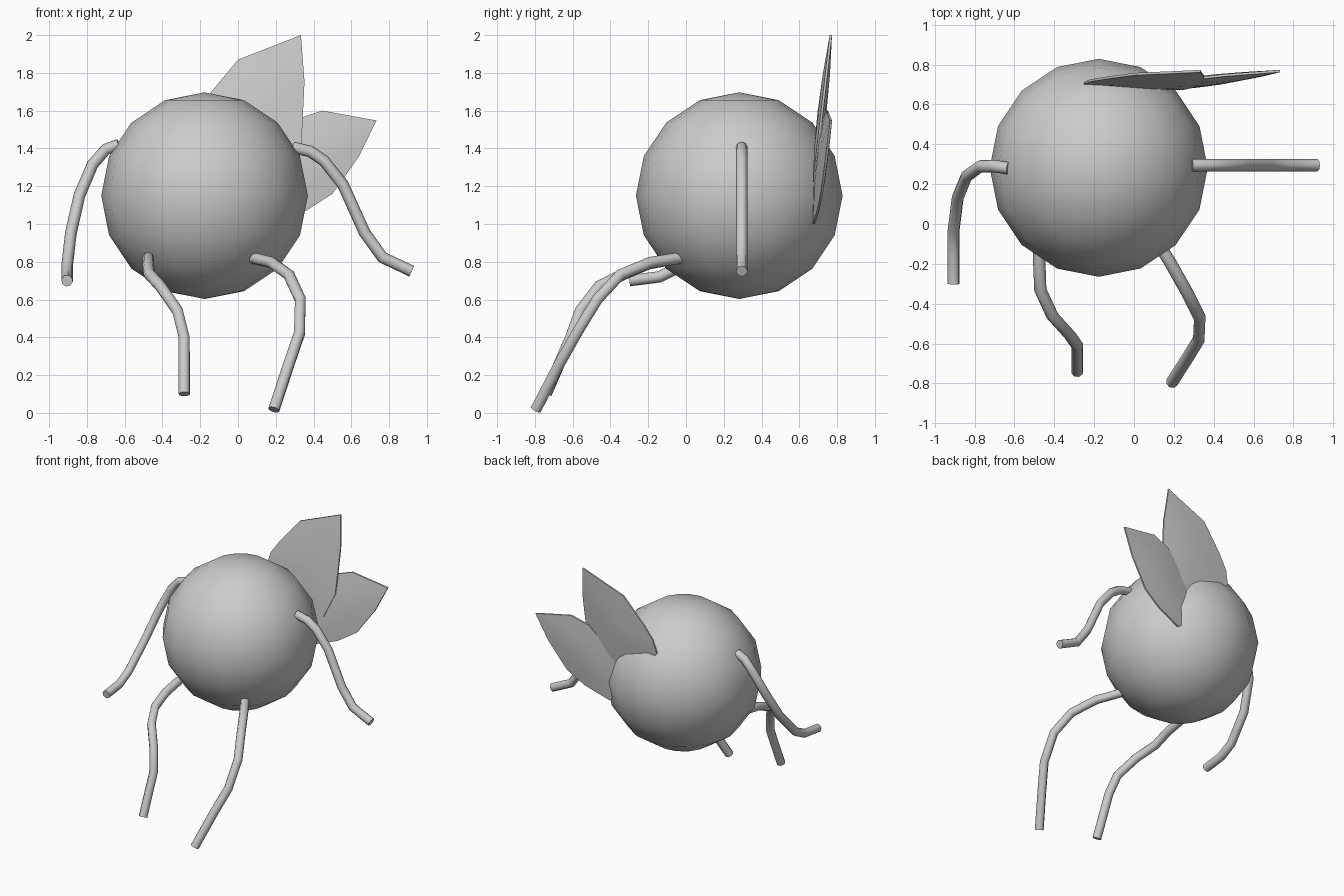
import bpy, bmesh

if "Cube" in bpy.data.objects:
    bpy.data.objects.remove(bpy.data.objects["Cube"])

# Round body
bpy.ops.mesh.primitive_uv_sphere_add(segments=16, ring_count=8, radius=0.547,
                                     location=(-0.177, 0.282, 1.15))
body = bpy.context.object
body.name = "body"
bpy.ops.object.shade_smooth()


def tube(name, points, radius=0.031):
    cu = bpy.data.curves.new(name, 'CURVE')
    cu.dimensions = '3D'
    cu.bevel_depth = radius
    cu.bevel_resolution = 2
    cu.use_fill_caps = True
    sp = cu.splines.new('POLY')
    sp.points.add(len(points) - 1)
    for p, co in zip(sp.points, points):
        p.co = (*co, 1)
    ob = bpy.data.objects.new(name, cu)
    bpy.context.collection.objects.link(ob)
    bpy.ops.object.select_all(action='DESELECT')
    ob.select_set(True)
    bpy.context.view_layer.objects.active = ob
    bpy.ops.object.convert(target='MESH')
    bpy.context.object.name = name
    bpy.ops.object.shade_smooth_by_angle(angle=0.9)


def leaf(name, outline, plane, center, edge=0.006, belly=0.024):
    """Lens-shaped leaf: x,z outline on the plane y = a + b*x + c*z."""
    a, b, c = plane
    bm = bmesh.new()
    rings, mids = [], []
    cx, cz = center
    for s in (-1, 1):
        def vert(x, z, t):
            return bm.verts.new((x, a + b * x + c * z + s * t, z))
        outer = [vert(x, z, edge) for x, z in outline]
        inner = [vert((x + cx) / 2, (z + cz) / 2, belly * 0.8) for x, z in outline]
        mid = vert(cx, cz, belly)
        n = len(outline)
        for i in range(n):
            j = (i + 1) % n
            bm.faces.new((outer[i], outer[j], inner[j], inner[i]))
            bm.faces.new((inner[i], inner[j], mid))
        rings.append(outer)
    for i in range(n):
        j = (i + 1) % n
        bm.faces.new((rings[0][i], rings[0][j], rings[1][j], rings[1][i]))
    bmesh.ops.recalc_face_normals(bm, faces=bm.faces)
    me = bpy.data.meshes.new(name)
    bm.to_mesh(me)
    bm.free()
    ob = bpy.data.objects.new(name, me)
    bpy.context.collection.objects.link(ob)
    bpy.ops.object.select_all(action='DESELECT')
    ob.select_set(True)
    bpy.context.view_layer.objects.active = ob
    bpy.ops.object.shade_smooth_by_angle()


# Arms
tube("left_arm", [(-.63, .28, 1.42), (-.70, .29, 1.395), (-.77, .29, 1.315),
                  (-.84, .24, 1.15), (-.885, .13, .95), (-.905, -.03, .775),
                  (-.905, -.14, .72), (-.905, -.30, .70)])
tube("right_arm", [(.29, .295, 1.405), (.38, .295, 1.385), (.455, .295, 1.335),
                   (.555, .295, 1.21), (.67, .295, .955), (.765, .295, .823),
                   (.92, .295, .75)])

# Legs
tube("left_leg", [(-.475, -.04, .82), (-.475, -.20, .79), (-.47, -.33, .735),
                  (-.41, -.46, .67), (-.32, -.56, .54), (-.285, -.61, .40),
                  (-.285, -.74, .10)])
tube("right_leg", [(.08, -.03, .82), (.18, -.19, .795), (.27, -.35, .73),
                   (.33, -.47, .60), (.325, -.58, .42), (.27, -.67, .26),
                   (.19, -.795, .017)])

# Leaves on the back
leaf("upper_leaf", [(.333, 2.0), (0, 1.87), (-.15, 1.69), (-.225, 1.58), (-.25, 1.48),
                    (-.14, 1.32), (.08, 1.22), (.25, 1.23), (.336, 1.42), (.352, 1.754)],
     (.537, 0, .115), (.10, 1.58))
leaf("lower_leaf", [(.733, 1.548), (.447, 1.60), (.31, 1.555), (.17, 1.42), (.08, 1.25),
                    (.06, 1.08), (.17, 1.0), (.36, 1.07), (.50, 1.16), (.64, 1.357)],
     (.590, .090, .072), (.37, 1.33))
